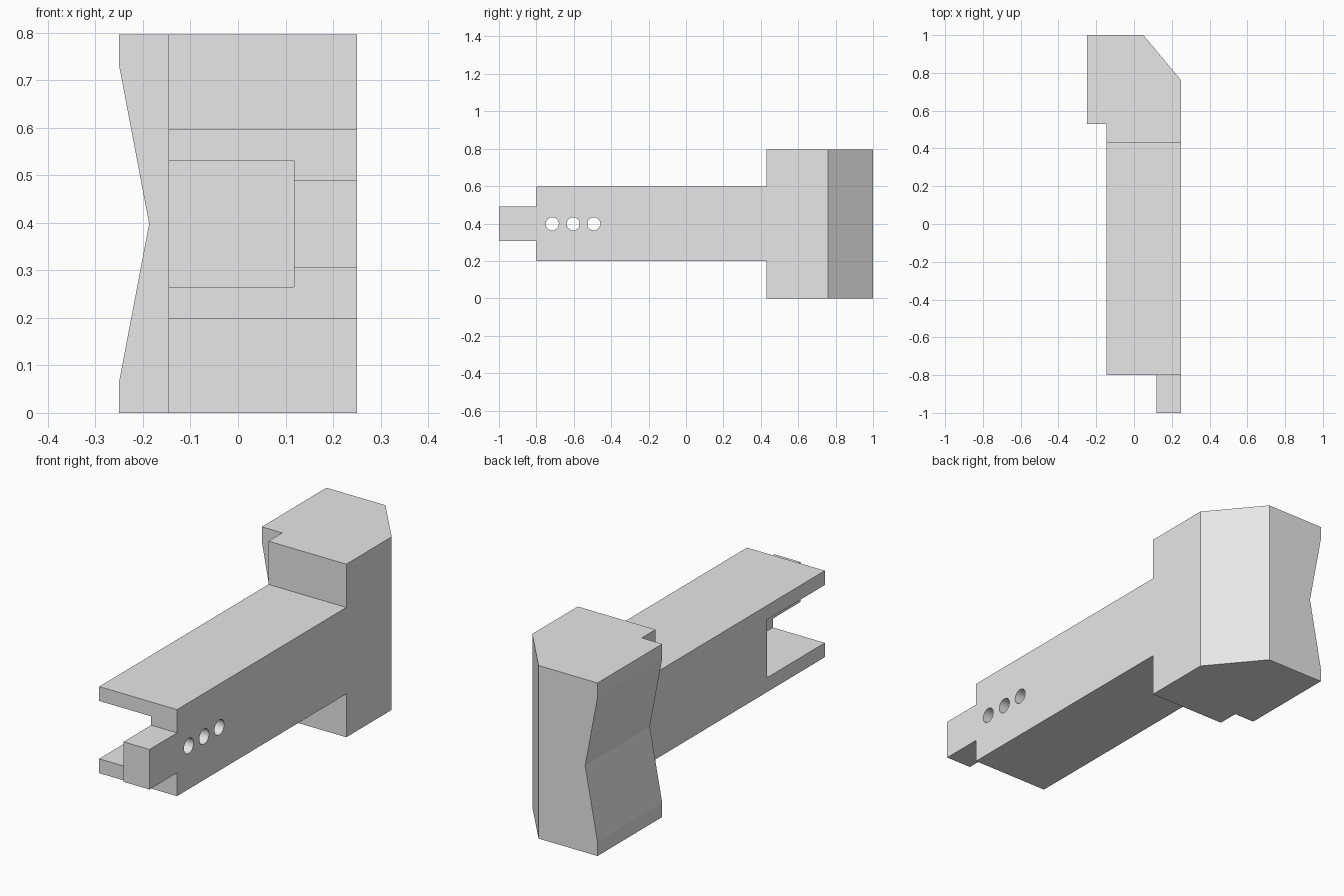
import bpy
import bmesh
import math
from mathutils import Vector

cube = bpy.data.objects.get("Cube")
if cube:
    bpy.data.objects.remove(cube, do_unlink=True)

MID = 0.398  # height of the horizontal symmetry plane

grey = bpy.data.materials.new("plain_grey")
grey.use_nodes = True
grey.diffuse_color = (0.8, 0.8, 0.8, 1)
grey.node_tree.nodes["Principled BSDF"].inputs["Base Color"].default_value = (0.8, 0.8, 0.8, 1)


def prism(name, axis, profile, start, end):
    """Extrude a profile along an axis; profile uses the other two axes in order."""
    bm = bmesh.new()
    verts = []
    for p in profile:
        co = list(p)
        co.insert(axis, start)
        verts.append(bm.verts.new(co))
    face = bm.faces.new(verts)
    top = bmesh.ops.extrude_face_region(bm, geom=[face])["geom"]
    shift = Vector((0, 0, 0))
    shift[axis] = end - start
    bmesh.ops.translate(bm, vec=shift, verts=[g for g in top if isinstance(g, bmesh.types.BMVert)])
    bmesh.ops.recalc_face_normals(bm, faces=bm.faces)
    mesh = bpy.data.meshes.new(name)
    bm.to_mesh(mesh)
    bm.free()
    obj = bpy.data.objects.new(name, mesh)
    bpy.context.collection.objects.link(obj)
    mesh.materials.append(grey)
    return obj


def box(name, x, y, z):
    return prism(name, 0, [(y[0], z[0]), (y[1], z[0]), (y[1], z[1]), (y[0], z[1])], *x)


# Side outline: tongue, arm and tall head, mirrored about the middle
half = [(-1, 0.092), (-0.8, 0.092), (-0.8, 0.199), (0.43, 0.199), (0.43, MID), (1, MID)]
outline = [(y, MID + h) for y, h in half] + [(y, MID - h) for y, h in reversed(half)]
body = prism("bracket_body", 0, outline, -0.25, 0.25)

cutters = [
    # Step beside the arm and the narrowed tongue
    box("side_step_cutter", (-1, -0.146), (-2, 0.53), (-1, 2)),
    box("tongue_cutter", (-1, 0.118), (-2, -0.8), (-1, 2)),
    # Slot open to the front and to one side
    box("slot_cutter", (-1, 0.118), (-2, -0.38), (MID - 0.133, MID + 0.133)),
    # Shallow V across the head
    prism("groove_cutter", 1, [(-0.187, MID), (-0.313, MID + 0.664), (-0.313, MID - 0.664)], 0.3, 2),
    # Slanted back corner
    prism("corner_cutter", 2, [(-0.15, 1.24), (0.45, 0.52), (1, 1.24)], -1, 2),
]

# Row of pin holes through the thin wall
for i, y in enumerate((-0.715, -0.603, -0.493)):
    ring = [(y + 0.035 * math.cos(a), MID + 0.035 * math.sin(a))
            for a in (math.tau * k / 32 for k in range(32))]
    cutters.append(prism(f"pin_hole_cutter_{i + 1}", 0, ring, 0, 0.5))

bpy.context.view_layer.objects.active = body
for cutter in cutters:
    cutter.hide_render = True
    mod = body.modifiers.new(cutter.name, "BOOLEAN")
    mod.operation = "DIFFERENCE"
    mod.solver = "EXACT"
    mod.object = cutter
    bpy.ops.object.modifier_apply(modifier=mod.name)
    bpy.data.objects.remove(cutter, do_unlink=True)

# Smooth hole walls, crisp edges elsewhere
bpy.ops.object.select_all(action="DESELECT")
body.select_set(True)
bpy.ops.object.shade_smooth_by_angle(angle=math.radians(15))
for face in body.data.polygons:
    if face.area > 0.002:
        face.use_smooth = False
